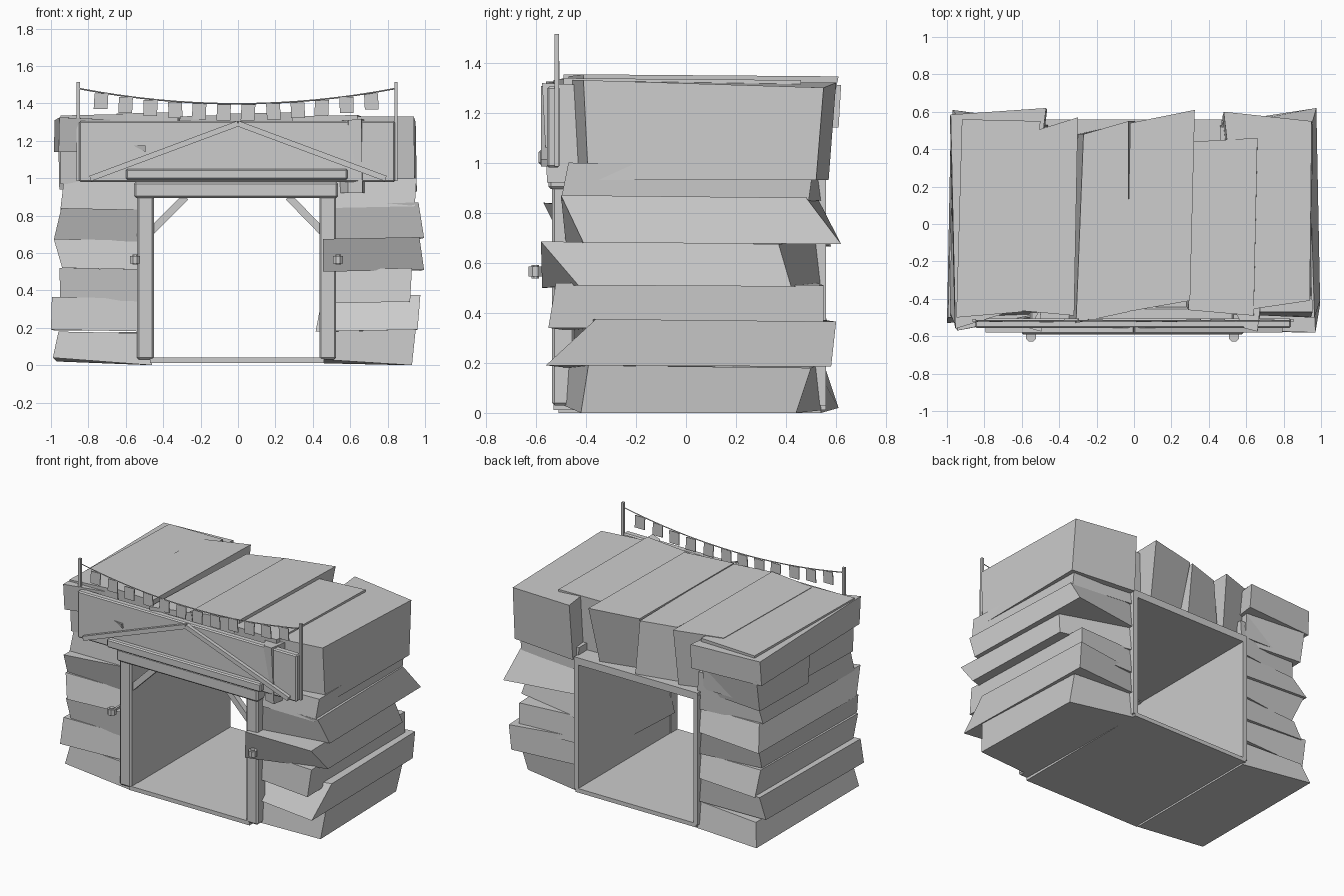
import bpy, bmesh, math, random
from mathutils import Vector

if "Cube" in bpy.data.objects:
    bpy.data.objects.remove(bpy.data.objects["Cube"])

random.seed(4)
stone = bpy.data.materials.new("plain_grey")
stone.diffuse_color = (0.604, 0.604, 0.604, 1)
stone.use_nodes = True
stone.node_tree.nodes["Principled BSDF"].inputs["Base Color"].default_value = stone.diffuse_color


def solid(name, verts, faces, bevel=0):
    me = bpy.data.meshes.new(name)
    me.from_pydata(verts, [], faces)
    bm = bmesh.new()
    bm.from_mesh(me)
    bmesh.ops.recalc_face_normals(bm, faces=bm.faces)
    bm.to_mesh(me)
    bm.free()
    ob = bpy.data.objects.new(name, me)
    bpy.context.collection.objects.link(ob)
    me.materials.append(stone)
    if bevel:
        m = ob.modifiers.new("soft_edge", 'BEVEL')
        m.width, m.segments = bevel, 1
    return ob


def hexa(name, bottom, top, bevel=0):
    """Six-sided block from a bottom and a top loop of four corners."""
    return solid(name, list(bottom) + list(top),
                 [(3, 2, 1, 0), (4, 5, 6, 7)] + [(i, (i + 1) % 4, (i + 1) % 4 + 4, i + 4) for i in range(4)], bevel)


def box(name, x0, x1, y0, y1, z0, z1, bevel=0):
    loop = [(x0, y0), (x1, y0), (x1, y1), (x0, y1)]
    return hexa(name, [(x, y, z0) for x, y in loop], [(x, y, z1) for x, y in loop], bevel)


def beam(name, a, b, width, y0, y1):
    """Slanted bar between two (x, z) points."""
    a, b = Vector(a), Vector(b)
    d = (b - a).normalized() * width / 2
    n = Vector((-d.y, d.x))
    loop = [a + n, b + n, b - n, a - n]
    return hexa(name, [(p.x, y0, p.y) for p in loop], [(p.x, y1, p.y) for p in loop])


def cylinder(name, centre, radius, depth, sides=8):
    loop = [(centre[0] + radius * math.cos(math.tau * (i + .5) / sides),
             centre[1] + radius * math.sin(math.tau * (i + .5) / sides)) for i in range(sides)]
    z0, z1 = centre[2] - depth / 2, centre[2] + depth / 2
    verts = [(x, y, z0) for x, y in loop] + [(x, y, z1) for x, y in loop]
    faces = [tuple(range(sides)), tuple(range(sides, 2 * sides))]
    faces += [(i, (i + 1) % sides, (i + 1) % sides + sides, i + sides) for i in range(sides)]
    return solid(name, verts, faces)


# Stacked side rocks: z0, z1, outer x bottom/top, front y bottom/top, back y bottom/top,
# inner x at the front, inner front y
right_rocks = [
    (0.00, 0.19, .93, .95, -.42, -.39, .44, .50, .46, -.49),
    (0.18, 0.375, .96, .975, -.56, -.36, .58, .60, .415, -.47),
    (0.33, 0.52, .92, .93, -.55, -.52, .55, .55, .46, -.48),
    (0.50, 0.685, .995, .97, -.43, -.58, .42, .37, .455, -.575),
    (0.67, 0.87, .995, .965, -.41, -.50, .62, .48, .47, -.48),
    (0.84, 1.00, .945, .955, -.50, -.47, .49, .51, .47, -.48),
]
left_rocks = [
    (0.00, 0.18, .99, .96, -.49, -.47, .61, .56, .46, -.51),
    (0.18, 0.365, 1.0, .995, -.53, -.50, .52, .57, .46, -.48),
    (0.34, 0.52, .95, .955, -.48, -.53, .57, .50, .46, -.48),
    (0.51, 0.675, .94, .985, -.54, -.49, .48, .56, .46, -.48),
    (0.66, 0.84, .985, .945, -.47, -.57, .58, .50, .46, -.48),
    (0.82, 1.08, .95, .92, -.50, -.46, .48, .53, .46, -.48),
]
for side, rocks in ((1, right_rocks), (-1, left_rocks)):
    label = "right" if side > 0 else "left"
    for i, (z0, z1, xa, xb, fa, fb, ba, bb, xi, fi) in enumerate(rocks):
        # Lowest rocks lean: the left one rises outwards, the right one inwards
        lift = (0, .01, .005, .01) if i else ((.03, 0, 0, .01) if side > 0 else (0, .04, .02, 0))
        hexa(f"{label}_rock_{i + 1}",
             [(side * xi, fi, z0 + lift[0]), (side * xa, fa, z0 + lift[1]),
              (side * (xa - .02), ba, z0 + lift[2]), (side * .46, .54, z0 + lift[3])],
             [(side * max(xi, .45), fi + .01, z1 - .01), (side * xb, fb, z1),
              (side * (xb - .03), bb, z1 - .01), (side * .46, .52, z1)])


# Roof slabs: bottom z, then x/y of front-left, front-right, back-right, back-left at the top,
# then back inset and sideways squeeze at the bottom
def slab(name, z0, z1, corners, back_in, squeeze, tilt=(0, .008, 0, -.008)):
    cx = sum(c[0] for c in corners) / 4
    low = [(cx + (x - cx) * squeeze, y - (back_in if y > 0 else -.02), z0) for x, y in corners]
    hexa(name, low, [(x, y, z1 + t) for (x, y), t in zip(corners, tilt)])


slab("roof_slab_far_left", .97, 1.335, [(-.95, -.5), (-.6, -.47), (-.5, .55), (-.92, .56)], .03, 1.0)
slab("roof_slab_left", .92, 1.345, [(-.65, -.46), (-.32, -.49), (-.30, .57), (-.62, .47)], .05, .95)
slab("roof_slab_mid_left", .91, 1.33, [(-.31, -.53), (-.03, -.47), (-.03, .55), (-.27, .48)], .0, 1.3)
slab("roof_slab_mid_right", .93, 1.345, [(-.04, -.47), (.30, -.41), (.325, .61), (-.02, .54)], .09, .85)
slab("roof_slab_right", .92, 1.33, [(.29, -.46), (.64, -.49), (.66, .46), (.31, .44)], .02, 1.05)
slab("roof_slab_far_right", .93, 1.32, [(.6, -.46), (.94, -.41), (.95, .55), (.48, .60)], .03, 1.03,
     (.01, .01, -.02, 0))
slab("left_outer_rock", 1.14, 1.31, [(-.955, -.56), (-.6, -.45), (-.47, .62), (-.98, .585)], .01, 1.02,
     (.015, 0, 0, 0))
slab("left_lower_back_rock", .94, 1.17, [(-.96, .0), (-.52, .3), (-.5, .54), (-.95, .58)], .04, .98)
slab("front_shard", .92, 1.31, [(.59, -.557), (.66, -.575), (.68, -.4), (.5, -.4)], 0, 1.1)
solid("small_shard", [(-.56, -.557, 1.175), (-.495, -.575, 1.175), (-.495, -.565, 1.14), (-.5, -.45, 1.16)],
      [(0, 1, 2), (0, 1, 3), (1, 2, 3), (2, 0, 3)])

# Passage lining
box("passage_floor", -.47, .46, -.53, .56, .012, .04)
box("passage_ceiling", -.48, .47, -.48, .56, .90, .95)
for x in (-.465, .455):
    box("passage_wall", x - .017, x + .017, -.46, .56, .03, .93)

# Timber door frame with corner braces
for side in (-1, 1):
    x = -.495 if side < 0 else .48
    box("door_post", x - .045, x + .045, -.535, -.445, .03, .91, .01)
    beam("corner_brace", (x + .03 * -side, .715), (-.005 + side * .275, .90), .04, -.51, -.47)
    # Lantern on its bracket
    lx = -.55 if side < 0 else .535
    cylinder("lantern", (lx, -.602, .565), .029, .04)
    cylinder("lantern_cap", (lx, -.602, .565), .016, .054)
    box("lantern_bracket", lx - .008, lx + .008, -.60, -.51, .557, .573)
box("lintel", -.555, .535, -.55, -.445, .895, .98, .01)

# Sign board with gable trim
box("sign_board", -.85, .84, -.555, -.505, .98, 1.305, .008)
box("sign_bottom_bar", -.6, .585, -.59, -.54, .992, 1.05, .008)
for s in (-1, 1):
    beam("gable_trim", (s * .79, .998), (0, 1.292), .03, -.58, -.55)

# Bunting poles, string and flags
for x in (-.855, .845):
    box("bunting_pole", x - .009, x + .009, -.525, -.507, .985, 1.515)


def sag(x):
    return 1.398 + .082 * ((x + .005) / .85) ** 2


curve = bpy.data.curves.new("bunting_string", 'CURVE')
curve.dimensions = '3D'
curve.bevel_depth = .004
curve.bevel_resolution = 0
line = curve.splines.new('POLY')
line.points.add(16)
for i, p in enumerate(line.points):
    x = -.855 + 1.7 * i / 16
    p.co = (x, -.516, sag(x), 1)
curve.materials.append(stone)
bpy.context.collection.objects.link(bpy.data.objects.new("bunting_string", curve))

for i in range(12):
    x = -.73 + i * .131
    z = sag(x) - .004
    y = -.516 + random.uniform(-.008, .008)
    w, t = .037, .003
    skew = random.uniform(-.006, .006)
    loop = [(x - w, z), (x + w, z), (x + w + skew, z - .085), (x - w + skew, z - .085)]
    hexa("bunting_flag", [(a, y - t, b) for a, b in loop], [(a, y + t, b) for a, b in loop])
